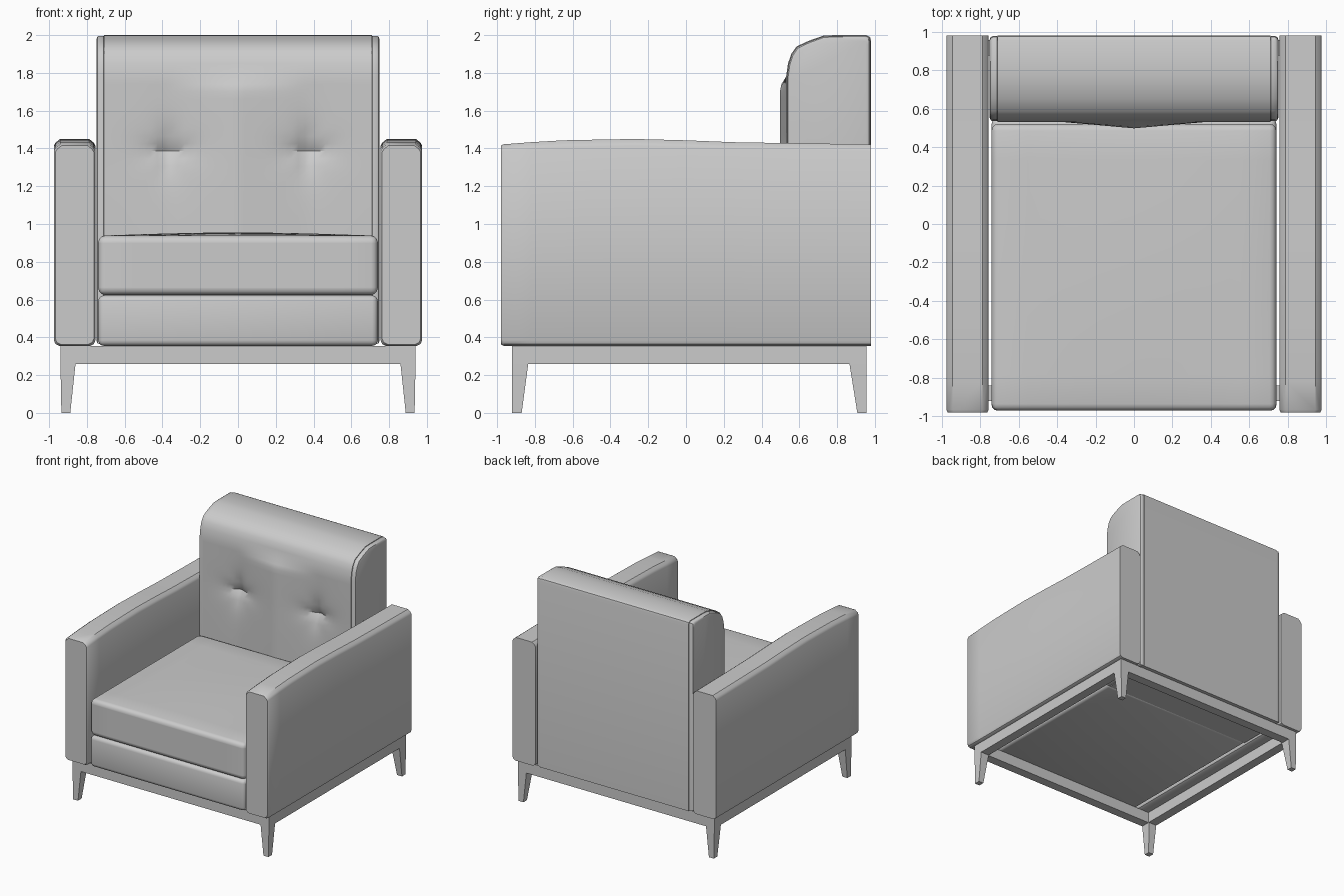
import bpy, bmesh, math

if "Cube" in bpy.data.objects:
    bpy.data.objects.remove(bpy.data.objects["Cube"])

def finish(name, bm, bevel=0.0, segs=3, angle=35):
    """Bevel the hard edges, shade smooth by angle and link the object."""
    bmesh.ops.recalc_face_normals(bm, faces=bm.faces)
    if bevel:
        hard = [e for e in bm.edges if e.calc_face_angle(0) > math.radians(50)]
        bmesh.ops.bevel(bm, geom=hard, offset=bevel, offset_type='OFFSET',
                        segments=segs, profile=0.5, affect='EDGES', clamp_overlap=True)
    me = bpy.data.meshes.new(name)
    bm.to_mesh(me)
    bm.free()
    me.shade_smooth()
    me.set_sharp_from_angle(angle=math.radians(angle))
    ob = bpy.data.objects.new(name, me)
    bpy.context.collection.objects.link(ob)
    return ob

def loft(name, rings, **kw):
    """Skin closed rings of points and cap both ends."""
    bm = bmesh.new()
    vs = [[bm.verts.new(p) for p in r] for r in rings]
    n = len(vs[0])
    for a, b in zip(vs, vs[1:]):
        for i in range(n):
            j = (i + 1) % n
            bm.faces.new((a[i], a[j], b[j], b[i]))
    bm.faces.new(vs[0])
    bm.faces.new(vs[-1])
    return finish(name, bm, **kw)

def box(name, x, y, z, cuts=0, crown=0.0, **kw):
    """Box from (min, max) pairs, optionally with a crowned top."""
    bm = bmesh.new()
    bmesh.ops.create_cube(bm, size=1)
    if cuts:
        bmesh.ops.subdivide_edges(bm, edges=bm.edges[:], cuts=cuts, use_grid_fill=True)
    for v in bm.verts:
        u, w, top = v.co.x, v.co.y, v.co.z > 0.49
        v.co = [lo + (c + 0.5) * (hi - lo) for c, (lo, hi) in zip(v.co, (x, y, z))]
        if top:
            v.co.z += crown * math.cos(math.pi * u) * math.cos(math.pi * w)
    return finish(name, bm, **kw)

def rect(x, y, z):
    return [(x[0], y[0], z), (x[1], y[0], z), (x[1], y[1], z), (x[0], y[1], z)]

# Seat base and cushion
box("seat_base", (-0.74, 0.74), (-0.97, 0.55), (0.355, 0.622), bevel=0.03)
box("seat_cushion", (-0.74, 0.74), (-0.97, 0.52), (0.625, 0.938),
    cuts=7, crown=0.017, bevel=0.035)

# Backrest with rolled top, two tufts and a puffed middle
TOP = [(0.53, 1.78), (0.54, 1.85), (0.557, 1.9), (0.585, 1.94), (0.65, 1.97),
       (0.73, 1.998), (0.8, 2.0), (0.955, 2.0), (0.975, 1.99), (0.98, 1.97), (0.98, 0.36)]
ROWS = 36

def tufted(x, z):
    y = 0.53
    fade = min(1, max(0, (1.80 - z) / 0.08))
    y -= 0.033 * fade * max(0, 1 - abs(x) / 0.37)
    dx, dz = abs(x) - 0.37, z - 1.39
    r = math.hypot(dx, dz)
    pucker = 1 + 0.3 * math.cos(4 * math.atan2(dz, dx))
    return y + 0.07 * math.exp(-r / 0.075) * (pucker if r > 0.02 else 1) * fade

rings = []
for i in range(41):
    x = -0.71 + 1.42 * i / 40
    front = [0.36 + 1.42 * k / ROWS for k in range(ROWS)]
    rings.append([(x, tufted(x, z), z) for z in front] + [(x, y, z) for y, z in TOP])
loft("backrest", rings)

# Curved side panels of the backrest
for s, side in ((-1, "left"), (1, "right")):
    def panel(x, d):
        return [(s * x, 0.755 + (y - 0.755) * (1 - d / 0.225), 1.18 + (z - 1.18) * (1 - d / 0.82))
                for y, z in [(0.53, 0.36)] + TOP]
    loft(side + "_back_panel", [panel(0.705, 0.012), panel(0.712, 0.004), panel(0.735, 0.004),
                                panel(0.745, 0.010), panel(0.75, 0.022)])

# Armrests with chamfered section and gently arched top
ARCH = [(-0.98, 1.415), (-0.965, 1.422), (-0.82, 1.433), (-0.65, 1.443), (-0.45, 1.447),
        (-0.27, 1.45), (0.0, 1.443), (0.25, 1.433), (0.6, 1.427), (0.98, 1.422)]
for s, side in ((-1, "left"), (1, "right")):
    rings = []
    for i, (y, t) in enumerate(ARCH):
        d = 0.008 if i == 0 else 0
        a, b, lo = 0.755 + d, 0.975 - d, 0.355 + d
        sec = [(a + 0.028, lo), (b - 0.028, lo), (b - 0.008, lo + 0.01), (b, lo + 0.03),
               (b, t - 0.035), (b - 0.01, t - 0.018), (b - 0.033, t),
               (a + 0.033, t), (a + 0.01, t - 0.018), (a, t - 0.035),
               (a, lo + 0.03), (a + 0.008, lo + 0.01)]
        rings.append([(s * x, y, z) for x, z in sec])
    loft(side + "_armrest", rings)

# Frame rails
for y, n in (((-0.92, -0.84), "front"), ((0.875, 0.955), "back")):
    box(n + "_rail", (-0.94, 0.94), y, (0.26, 0.355))
for s, side in ((-1, "left"), (1, "right")):
    box(side + "_rail", sorted((s * 0.86, s * 0.94)), (-0.84, 0.875), (0.26, 0.355))
    # Tapered legs
    for n, top, foot in (("front", (-0.92, -0.835), (-0.92, -0.87)),
                         ("back", (0.865, 0.955), (0.907, 0.955))):
        loft(f"{n}_{side}_leg", [rect((s * 0.888, s * 0.935), foot, 0.0),
                                 rect((s * 0.86, s * 0.94), top, 0.262)])
